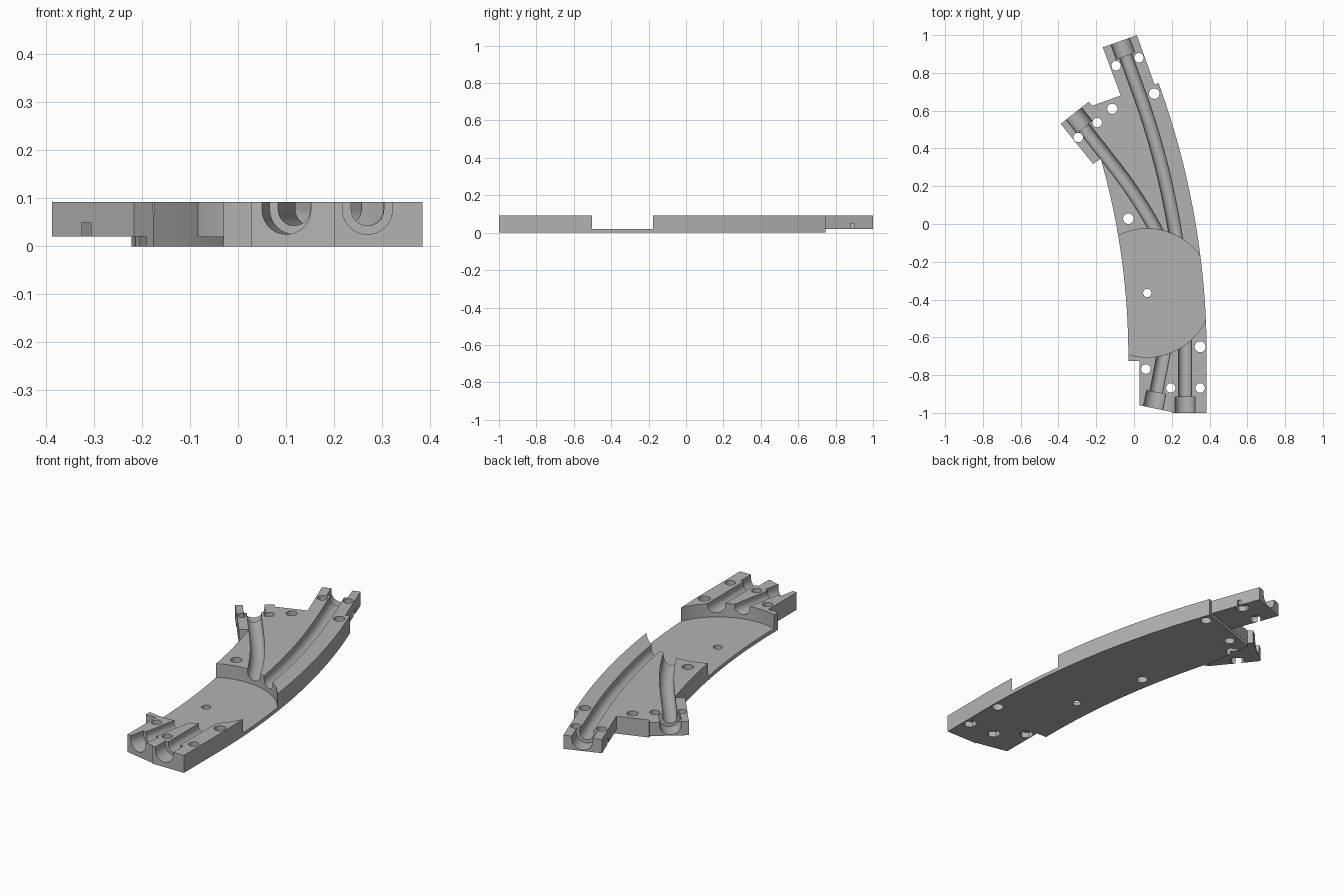
import bpy, bmesh, math
from math import sin, cos, pi, radians
from mathutils import Vector

cube = bpy.data.objects.get("Cube")
if cube:
    bpy.data.objects.remove(cube, do_unlink=True)

TOP, FLOOR = 0.092, 0.02
CX, CY, BEND = -3.845, -0.7, radians(20)   # centre and angle of the main bend

grey = bpy.data.materials.new("light grey")
grey.use_nodes = True
colour = (0.45, 0.45, 0.45, 1)
grey.diffuse_color = colour
grey.node_tree.nodes["Principled BSDF"].inputs["Base Color"].default_value = colour


def make_object(name, bm):
    bmesh.ops.recalc_face_normals(bm, faces=bm.faces[:])
    mesh = bpy.data.meshes.new(name)
    bm.to_mesh(mesh)
    bm.free()
    mesh.materials.append(grey)
    obj = bpy.data.objects.new(name, mesh)
    bpy.context.collection.objects.link(obj)
    return obj


def prism(name, outline, z0, z1):
    bm = bmesh.new()
    low = [bm.verts.new((x, y, z0)) for x, y in outline]
    high = [bm.verts.new((x, y, z1)) for x, y in outline]
    bm.faces.new(low)
    bm.faces.new(high)
    n = len(low)
    for i in range(n):
        j = (i + 1) % n
        bm.faces.new((low[i], low[j], high[j], high[i]))
    return make_object(name, bm)


def arc(radius, a0, a1, steps):
    return [(CX + radius * cos(a0 + (a1 - a0) * i / steps),
             CY + radius * sin(a0 + (a1 - a0) * i / steps)) for i in range(steps + 1)]


def disc(x, y, r, sides, turn=0.0):
    return [(x + r * cos(turn + 2 * pi * i / sides),
             y + r * sin(turn + 2 * pi * i / sides)) for i in range(sides)]


def channel(name, path, r, zc=0.077, steps=20):
    """Sweep a U-shaped profile, open at the top, along a flat path."""
    bm = bmesh.new()
    profile = [(r, 0.15)]
    profile += [(r * cos(pi * i / steps), zc - r * sin(pi * i / steps)) for i in range(steps + 1)]
    profile += [(-r, 0.15)]
    pts = [Vector(p) for p in path]
    rings = []
    for i, p in enumerate(pts):
        d = (pts[min(i + 1, len(pts) - 1)] - pts[max(i - 1, 0)]).normalized()
        side = Vector((d.y, -d.x))
        rings.append([bm.verts.new((p.x + side.x * u, p.y + side.y * u, z)) for u, z in profile])
    n = len(profile)
    for a, b in zip(rings, rings[1:]):
        for i in range(n):
            j = (i + 1) % n
            bm.faces.new((a[i], a[j], b[j], b[i]))
    bm.faces.new(rings[0])
    bm.faces.new(rings[-1])
    return make_object(name, bm)


def smooth_path(points, steps=6):
    """Catmull-Rom curve through the points."""
    p = [Vector(q) for q in points]
    p = [2 * p[0] - p[1]] + p + [2 * p[-1] - p[-2]]
    out = []
    for a, b, c, d in zip(p, p[1:], p[2:], p[3:]):
        for i in range(steps):
            t = i / steps
            out.append(0.5 * (2 * b + (c - a) * t + (2 * a - 5 * b + 4 * c - d) * t * t
                              + (3 * b - a - 3 * c + d) * t ** 3))
    return out + [p[-2]]


# Body: curved slab with two arms at the back and a stepped front end
outline = [(0.028, -0.725), (0.028, -0.96), (0.2, -0.995), (0.2, -1), (0.385, -1)]
outline += arc(4.23, 0, BEND, 24)
outline += [(0.109, 0.738), (0.015, 1.0), (-0.165, 0.935), (-0.07, 0.68),
            (-0.222, 0.626), (-0.24, 0.647), (-0.388, 0.53), (-0.217, 0.318)]
outline += arc(3.815, math.asin(1.045 / 3.815), 0, 20)
outline += [(-0.03, -0.725)]
body = prism("curved_track_base", outline, 0, TOP)

cutters = []
# Raised underside of the arms
under = [(-0.185, 0.345), (-0.222, 0.626), (0.13, 0.747), (0.4, 0.845),
         (0.4, 1.2), (-0.6, 1.2), (-0.6, -0.2), (-0.5, -0.2)]
cutters.append(prism("arm_underside", under, -0.1, FLOOR))

# Round recess across the middle
cutters.append(prism("round_recess", disc(0.07, -0.365, 0.34, 96), FLOOR, 0.2))

# Grooves and wider sockets at their ends
back = Vector((-sin(BEND), cos(BEND)))
bend_end = Vector(arc(4.115, 0, BEND, 1)[1])
main = [(0.27, -1.1)] + arc(4.115, 0, BEND, 30) + [bend_end + back * 0.4]
cutters.append(channel("main_groove", main, 0.034))
cutters.append(channel("front_socket", [(0.27, -1.1), (0.27, -0.915)], 0.052))
cutters.append(channel("back_socket", [bend_end + back * 0.195, bend_end + back * 0.4], 0.052))

arm = Vector((-sin(radians(38)), cos(radians(38))))
arm_end = Vector((-0.315, 0.58))
branch = smooth_path([arm_end + arm * 0.1, (-0.241, 0.48), (-0.13, 0.338), (-0.03, 0.205),
                      (0.055, 0.075), (0.122, -0.045), (0.16, -0.14)])
cutters.append(channel("branch_groove", branch, 0.034))
cutters.append(channel("arm_socket", [arm_end - arm * 0.085, arm_end + arm * 0.1], 0.052))

tilt = Vector((sin(radians(11)), cos(radians(11))))
entry = Vector((0.1, -0.98))
cutters.append(channel("entry_groove", [entry - tilt * 0.1, entry + tilt * 0.4], 0.034))
cutters.append(channel("entry_socket", [entry - tilt * 0.1, entry + tilt * 0.09], 0.052))

# Plain screw holes
for x, y, r in [(0.107, 0.69, 0.028), (-0.115, 0.61, 0.027), (-0.03, 0.028, 0.028),
                (0.07, -0.365, 0.022), (0.35, -0.65, 0.029)]:
    cutters.append(prism("screw_hole", disc(x, y, r, 32), -0.1, 0.2))

# Holes with hexagonal nut pockets below
for x, y, base, turn in [(-0.095, 0.838, FLOOR, 20), (0.026, 0.88, FLOOR, 20),
                         (-0.195, 0.537, FLOOR, 38), (-0.295, 0.458, FLOOR, 38),
                         (0.35, -0.868, 0, 30), (0.195, -0.868, 0, 30), (0.063, -0.768, 0, 30)]:
    cutters.append(prism("nut_hole", disc(x, y, 0.025, 32), -0.1, 0.2))
    cutters.append(prism("nut_pocket", disc(x, y, 0.036, 6, radians(turn)), -0.1, base + 0.03))

# Cut everything out of the body
for c in cutters:
    c.hide_render = True
    mod = body.modifiers.new(c.name, 'BOOLEAN')
    mod.operation = 'DIFFERENCE'
    mod.solver = 'EXACT'
    mod.object = c
bpy.context.view_layer.update()
graph = bpy.context.evaluated_depsgraph_get()
result = bpy.data.meshes.new_from_object(body.evaluated_get(graph))
body.modifiers.clear()
body.data = result
for c in cutters:
    bpy.data.objects.remove(c, do_unlink=True)
body.data.materials.clear()
body.data.materials.append(grey)
for f in body.data.polygons:
    f.material_index = 0

bpy.ops.object.select_all(action='DESELECT')
body.select_set(True)
bpy.context.view_layer.objects.active = body
bpy.ops.object.shade_smooth_by_angle(angle=radians(30))
